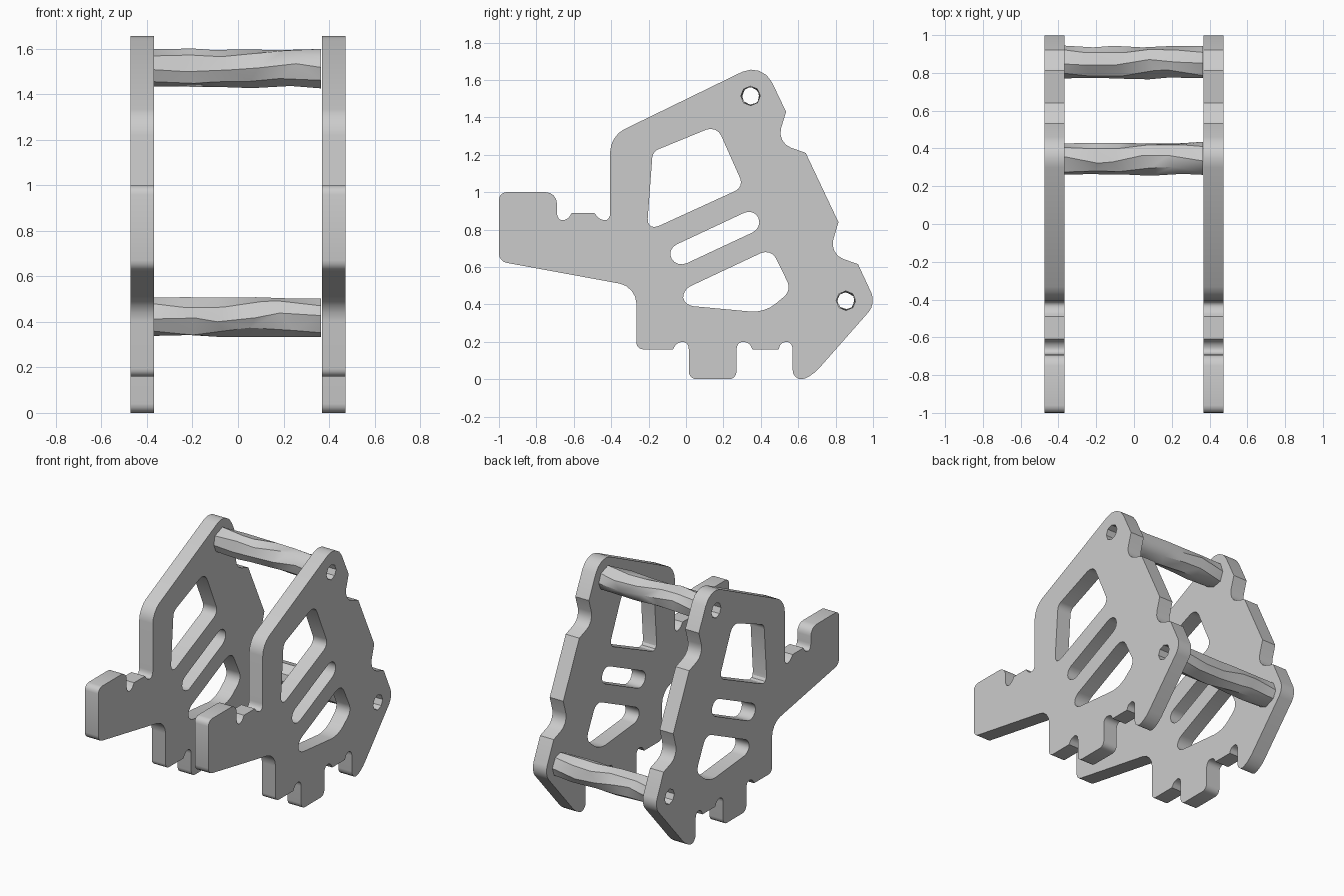
import bpy, bmesh, math, random
from mathutils import Vector

cube = bpy.data.objects.get("Cube")
if cube:
    bpy.data.objects.remove(cube, do_unlink=True)
random.seed(4)

grey = bpy.data.materials.new("plain grey")
grey.use_nodes = True
grey.diffuse_color = (.6, .6, .6, 1)
grey.node_tree.nodes["Principled BSDF"].inputs["Base Color"].default_value = grey.diffuse_color

INNER, OUTER = .369, .473          # inner and outer side of the plates
ROD_CENTRES = [(.345, 1.515), (.855, .42)]


def rounded(corners, steps=4):
    """Outline through (y, z, fillet) corners, each fillet a short arc."""
    path = []
    for i, (y, z, size) in enumerate(corners):
        corner = Vector((y, z))
        if not size:
            path.append(corner)
            continue
        before = Vector(corners[i - 1][:2]) - corner
        after = Vector(corners[(i + 1) % len(corners)][:2]) - corner
        a = corner + before.normalized() * min(size, before.length * .5)
        d = corner + after.normalized() * min(size, after.length * .5)
        b, c = a.lerp(corner, .55), d.lerp(corner, .55)
        for k in range(steps + 1):
            t = k / steps
            s = 1 - t
            path.append(a * s**3 + b * 3 * s * s * t + c * 3 * s * t * t + d * t**3)
    return path


def ring(centre, radius, sides):
    return [Vector(centre) + radius * Vector((math.cos(k * math.tau / sides), math.sin(k * math.tau / sides)))
            for k in range(sides)]


def finish(name, mesh, angle):
    mesh.name = name
    mesh.materials.clear()
    mesh.materials.append(grey)
    obj = bpy.data.objects.new(name, mesh)
    bpy.context.collection.objects.link(obj)
    bpy.ops.object.select_all(action='DESELECT')
    bpy.context.view_layer.objects.active = obj
    obj.select_set(True)
    bpy.ops.object.shade_smooth_by_angle(angle=math.radians(angle))
    return obj


# Side plate outline: arm, shoulder and top, back edge, feet
arm = [(-1, 1, .04), (-.69, 1, .06), (-.69, .85, .04), (-.635, .85, .03), (-.61, .89, 0),
       (-.49, .89, 0), (-.46, .85, .03), (-.405, .85, .04)]
top_and_back = [(-.405, 1.3, .08), (.408, 1.696, .12), (.535, 1.43, 0), (.485, 1.265, .08),
                (.64, 1.21, 0), (.815, .84, 0), (.765, .67, .08), (.92, .615, 0), (1.017, .405, .06)]
feet = [(.66, 0, .08), (.57, 0, .05), (.57, .2, .04), (.51, .2, .03), (.495, .16, 0),
        (.355, .16, 0), (.335, .2, .03), (.27, .2, .04), (.27, 0, .04), (.015, 0, .04),
        (.015, .2, .04), (-.045, .2, .03), (-.07, .16, 0), (-.265, .16, .035),
        (-.265, .495, .09), (-1, .63, .04)]

# Openings in the plate
upper_window = [(-.21, .79, .07), (.31, 1.028, .05), (.164, 1.357, .06), (-.178, 1.217, .03)]
slot = [(-.105, .695, .06), (.365, .915, .06), (.41, .81, .06), (-.05, .595, .06)]
lower_window = [(-.02, .477, .05), (.455, .7, .06), (.565, .475, .05), (.42, .355, .07), (-.01, .395, .05)]

outlines = [rounded(arm + top_and_back + feet)]
outlines += [rounded(hole) for hole in (upper_window, slot, lower_window)]
outlines += [ring(centre, .052, 8) for centre in ROD_CENTRES]

# Filled curve gives the plate with its openings
curve = bpy.data.curves.new("plate_profile", 'CURVE')
curve.dimensions = '2D'
curve.fill_mode = 'BOTH'
curve.extrude = (OUTER - INNER) / 2
for outline in outlines:
    spline = curve.splines.new('POLY')
    spline.points.add(len(outline) - 1)
    for point, co in zip(spline.points, outline):
        point.co = (co.x, co.y, 0, 1)
    spline.use_cyclic_u = True
profile = bpy.data.objects.new("plate_profile", curve)
bpy.context.collection.objects.link(profile)
graph = bpy.context.evaluated_depsgraph_get()
for name, side in (("left_plate", 1), ("right_plate", -1)):
    mesh = bpy.data.meshes.new_from_object(profile.evaluated_get(graph))
    for v in mesh.vertices:
        y, z, x = v.co
        v.co = (x + side * (INNER + OUTER) / 2, y, z)
    bm = bmesh.new()
    bm.from_mesh(mesh)
    bmesh.ops.remove_doubles(bm, verts=bm.verts, dist=.0005)
    bmesh.ops.recalc_face_normals(bm, faces=bm.faces)
    bm.to_mesh(mesh)
    bm.free()
    finish(name, mesh, 30)
bpy.data.objects.remove(profile, do_unlink=True)


# Cross rods: hollow, roughly faceted tubes between the plates
def rod(name, centre, sides=8, rings=6):
    bm = bmesh.new()
    loops = []
    for radius, wobble in ((.087, .006), (.05, .003)):
        wall = []
        for r in range(rings):
            end = r in (0, rings - 1)
            x = -INNER + (2 * INNER - .005) * r / (rings - 1)
            row = []
            for k in range(sides):
                a = (k + .25 * math.sin(r * 1.3) + random.uniform(-.2, .2)) * math.tau / sides
                size = radius + random.uniform(-wobble, wobble * .5)
                shift = 0 if end else random.uniform(-.04, .04)
                row.append(bm.verts.new((x + shift, centre[0] + size * math.cos(a), centre[1] + size * math.sin(a))))
            wall.append(row)
        loops.append(wall)
    outer, inner = loops
    cross = outer + inner[::-1]
    for one, two in zip(cross, cross[1:] + cross[:1]):
        for k in range(sides):
            n = (k + 1) % sides
            bm.faces.new((one[k], one[n], two[n], two[k]))
    bmesh.ops.triangulate(bm, faces=bm.faces)
    bmesh.ops.recalc_face_normals(bm, faces=bm.faces)
    mesh = bpy.data.meshes.new(name)
    bm.to_mesh(mesh)
    bm.free()
    finish(name, mesh, 30)


for name, centre in zip(("upper_rod", "lower_rod"), ROD_CENTRES):
    rod(name, centre)
